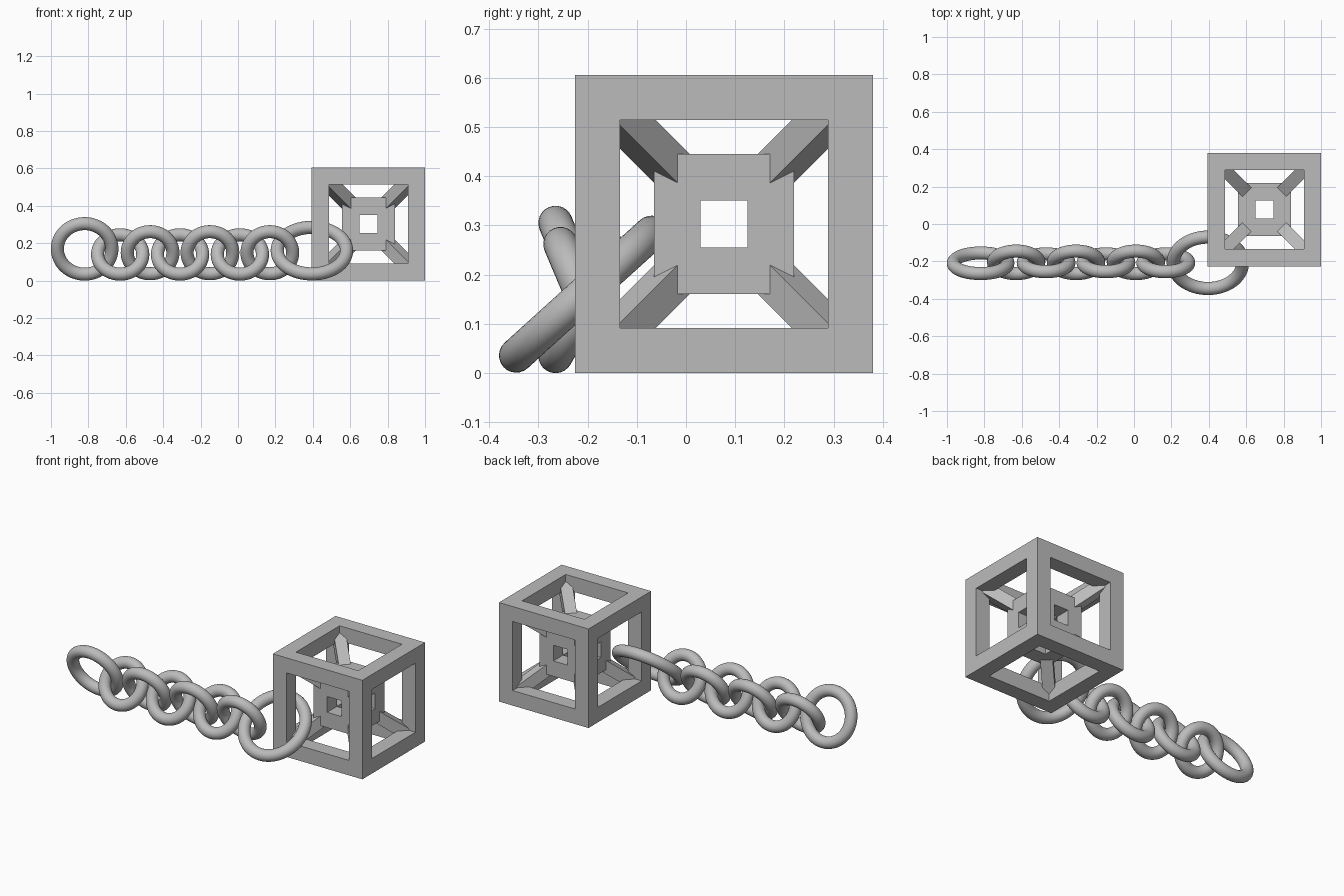
import bpy, bmesh, math
from itertools import product
from mathutils import Vector, Matrix

if "Cube" in bpy.data.objects:
    bpy.data.objects.remove(bpy.data.objects["Cube"], do_unlink=True)

metal = bpy.data.materials.new("grey metal")
metal.use_nodes = True
GREY = (0.5, 0.5, 0.5, 1)
metal.diffuse_color = GREY
metal.node_tree.nodes["Principled BSDF"].inputs["Base Color"].default_value = GREY

CENTER = Vector((0.697, 0.077, 0.303))


def finish(bm, name, location):
    mesh = bpy.data.meshes.new(name)
    bm.to_mesh(mesh)
    bm.free()
    mesh.materials.append(metal)
    obj = bpy.data.objects.new(name, mesh)
    obj.location = location
    bpy.context.collection.objects.link(obj)
    return obj


def open_frame(name, half, hole):
    """Cube frame: keep the corner and edge cells of a 3x3x3 grid."""
    cuts = (-half, -hole, hole, half)
    solid = {c for c in product(range(3), repeat=3) if c.count(1) <= 1}
    bm = bmesh.new()
    for cell in solid:
        for axis, side in product(range(3), (0, 1)):
            near = list(cell)
            near[axis] += 2 * side - 1
            if tuple(near) in solid:
                continue
            loop = []
            for a, b in ((0, 0), (1, 0), (1, 1), (0, 1)):
                p = list(cell)
                p[axis] += side
                p[(axis + 1) % 3] += a
                p[(axis + 2) % 3] += b
                loop.append(bm.verts.new([cuts[i] for i in p]))
            bm.faces.new(loop if side else loop[::-1])
    bmesh.ops.remove_doubles(bm, verts=bm.verts, dist=0.0001)
    bmesh.ops.dissolve_limit(bm, angle_limit=0.01, verts=bm.verts, edges=bm.edges)
    return finish(bm, name, CENTER)


def strut(name, signs, start, end, width):
    """Square beam along one diagonal of the cube."""
    d = Vector(signs).normalized()
    u = Vector((d.y, -d.x, 0)).normalized()
    v = d.cross(u)
    if v.z * d.z < 0:
        v.negate()
    length = (end - start) * math.sqrt(3)
    middle = d * (start + end) / 2 * math.sqrt(3) + v * 0.006
    turn = Matrix((u, v, d)).transposed().to_4x4()
    bm = bmesh.new()
    bmesh.ops.create_cube(bm, size=1)
    bmesh.ops.transform(bm, verts=bm.verts, matrix=turn @ Matrix.Diagonal((width, width, length, 1)))
    bmesh.ops.recalc_face_normals(bm, faces=bm.faces)
    return finish(bm, name, CENTER + middle)


def ring(name, x, bottom, top):
    """Round link whose tube centre passes through two (y, z) points."""
    dy, dz = top[0] - bottom[0], top[1] - bottom[1]
    bpy.ops.mesh.primitive_torus_add(
        major_radius=math.hypot(dy, dz) / 2, minor_radius=0.035,
        major_segments=64, minor_segments=24,
        location=(x, (top[0] + bottom[0]) / 2, (top[1] + bottom[1]) / 2),
        rotation=(math.atan2(dz, dy), 0, 0))
    obj = bpy.context.object
    obj.name = name
    obj.data.materials.append(metal)
    bpy.ops.object.shade_smooth()
    return obj


# Nested cube frames joined by eight corner struts
open_frame("outer_frame", 0.303, 0.211)
open_frame("inner_frame", 0.142, 0.048)
for i, signs in enumerate(product((-1, 1), repeat=3)):
    strut(f"corner_strut_{i + 1}", signs, 0.1, 0.25, 0.068)

# Chain: end ring, six links leaning alternately, large ring around the cube edge
ring("end_ring", -0.82, (-0.155, 0.035), (-0.265, 0.305))
for i in range(6):
    x = -0.63 + 0.16 * i
    if i % 2:
        ring(f"chain_link_{i + 1}", x, (-0.16, 0.037), (-0.255, 0.262))
    else:
        ring(f"chain_link_{i + 1}", x, (-0.265, 0.035), (-0.145, 0.245))
ring("large_ring", 0.395, (-0.345, 0.036), (-0.07, 0.285))
